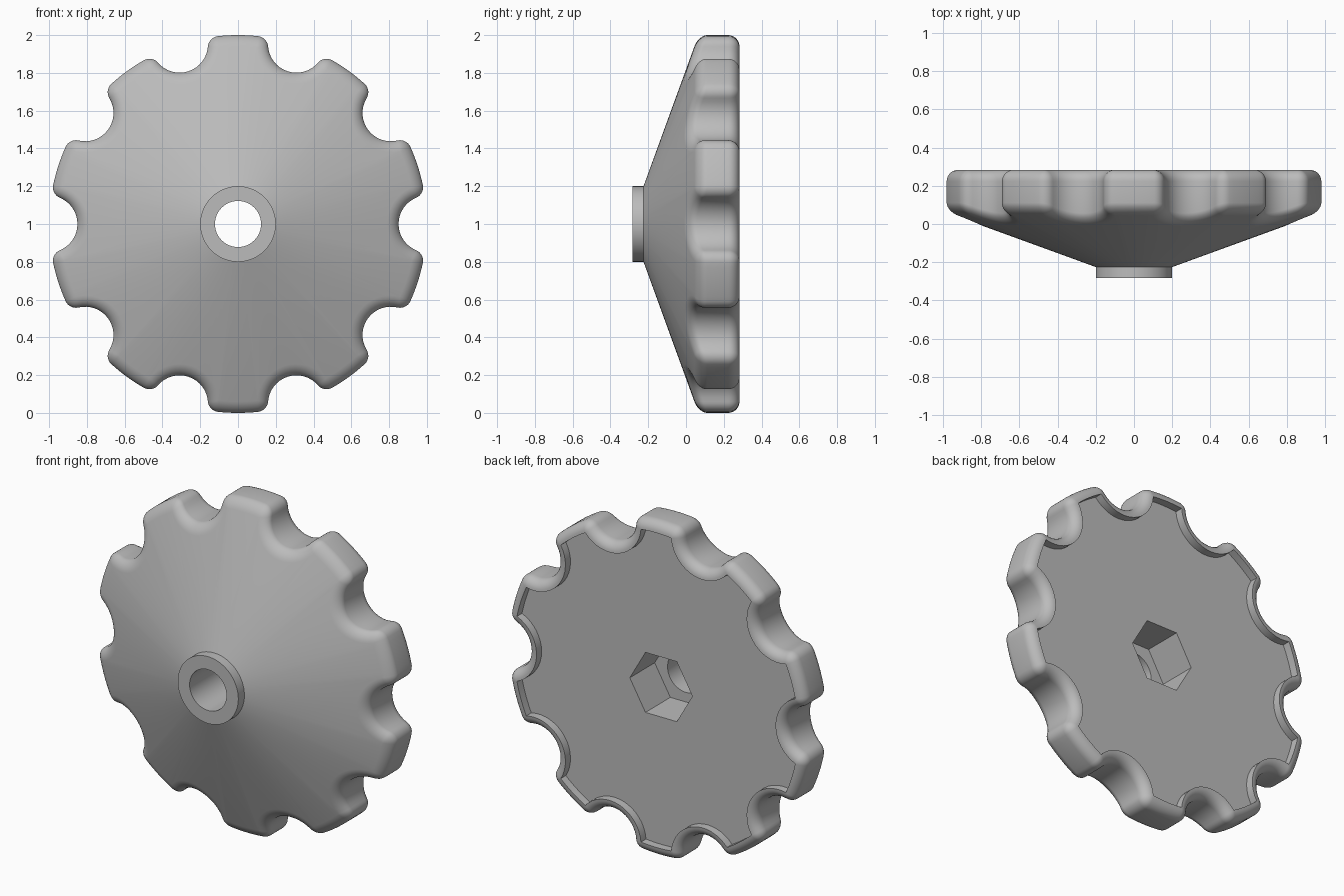
import bpy, bmesh
from math import sin, cos, atan2, acos, pi, radians, hypot
from mathutils import Matrix

if "Cube" in bpy.data.objects:
    bpy.data.objects.remove(bpy.data.objects["Cube"])

LOBES = 10
NOTCH = 0.15          # radius of each finger notch
FILLET = 0.06         # rounding of lobe corners and rim edges
HUB, BORE, HEX = 0.2, 0.122, 0.207
FRONT, BACK, CONE_START = -0.283, 0.283, -0.225
FLOOR, POCKET = 0.235, 0.0

grey = bpy.data.materials.new("grey_plastic")
grey.use_nodes = True
grey.diffuse_color = (0.5, 0.5, 0.5, 1)
grey.node_tree.nodes["Principled BSDF"].inputs["Base Color"].default_value = (0.5, 0.5, 0.5, 1)


def outline(inset):
    """Lobed outline in (x, z), moved inwards by inset."""
    reach = 1 - FILLET
    alpha = acos((reach ** 2 + 1 - (NOTCH + FILLET) ** 2) / (2 * reach))
    fx, fz = reach * cos(alpha), reach * sin(alpha)
    beta = atan2(fz, 1 - fx)
    half = []
    for i in range(9):                               # notch
        t, r = beta * i / 8, NOTCH + inset
        half.append((1 - r * cos(t), r * sin(t)))
    for i in range(1, 8):                            # lobe corner
        t, r = -beta + (alpha + beta) * i / 7, FILLET - inset
        half.append((fx + r * cos(t), fz + r * sin(t)))
    for i in range(1, 5):                            # outer rim
        t = alpha + (pi / LOBES - alpha) * i / 4
        half.append(((1 - inset) * cos(t), (1 - inset) * sin(t)))
    sector = [(x, -z) for x, z in half[-2:0:-1]] + half
    points = []
    for k in range(LOBES):
        c, s = cos(2 * pi * k / LOBES), sin(2 * pi * k / LOBES)
        points += [(x * c - z * s, x * s + z * c) for x, z in sector]
    return points


def cone(x, z):
    return CONE_START + (hypot(x, z) - HUB) * 0.364


def round_ring(y):
    return [(HUB * x / hypot(x, z), y, HUB * z / hypot(x, z)) for x, z in outline(FILLET)]


# Rings from hub face, over the cone and rounded rim, into the back recess
rings = [round_ring(FRONT), round_ring(CONE_START)]
STEPS = 7
for i in range(STEPS + 1):
    t = pi / 2 * i / STEPS
    rings.append([(x, cone(x, z) + 0.045 * (1 - cos(t)), z)
                  for x, z in outline(FILLET * (1 - sin(t)))])
for i in range(STEPS + 1):
    t = pi / 2 * i / STEPS
    rings.append([(x, BACK - FILLET * (1 - sin(t)), z)
                  for x, z in outline(FILLET * (1 - cos(t)))])
rings.append([(x, FLOOR, z) for x, z in outline(FILLET)])

bm = bmesh.new()
loops = [[bm.verts.new((x, y, z + 1)) for x, y, z in ring] for ring in rings]
for a, b in zip(loops, loops[1:]):
    for i in range(len(a)):
        j = (i + 1) % len(a)
        bm.faces.new((a[i], a[j], b[j], b[i]))
bm.faces.new(loops[0])
bm.faces.new(loops[-1])
bmesh.ops.remove_doubles(bm, verts=bm.verts, dist=0.0002)
bmesh.ops.recalc_face_normals(bm, faces=bm.faces)
mesh = bpy.data.meshes.new("knob_body")
bm.to_mesh(mesh)
bm.free()
mesh.materials.append(grey)
knob = bpy.data.objects.new("knob_body", mesh)
bpy.context.collection.objects.link(knob)
bpy.context.view_layer.objects.active = knob


def cut(name, sides, radius, y0, y1):
    """Cut a straight prism along y out of the knob."""
    cb = bmesh.new()
    place = Matrix.Translation((0, (y0 + y1) / 2, 1)) @ Matrix.Rotation(radians(90), 4, "X")
    bmesh.ops.create_cone(cb, cap_ends=True, segments=sides, radius1=radius,
                          radius2=radius, depth=y1 - y0, matrix=place)
    # Put a corner of the prism on the x axis
    v = cb.verts[:][0].co
    turn = Matrix.Rotation(atan2(v.z - 1, v.x), 3, "Y")
    bmesh.ops.rotate(cb, cent=(0, 0, 1), matrix=turn, verts=cb.verts)
    bmesh.ops.recalc_face_normals(cb, faces=cb.faces)
    cm = bpy.data.meshes.new(name)
    cb.to_mesh(cm)
    cb.free()
    cm.materials.append(grey)
    cutter = bpy.data.objects.new(name, cm)
    cutter.hide_render = True
    bpy.context.collection.objects.link(cutter)
    mod = knob.modifiers.new(name, "BOOLEAN")
    mod.operation, mod.solver, mod.object = "DIFFERENCE", "EXACT", cutter
    bpy.ops.object.modifier_apply(modifier=name)
    bpy.data.objects.remove(cutter)


bpy.ops.object.select_all(action="DESELECT")
knob.select_set(True)
cut("nut_pocket", 6, HEX, POCKET, BACK + 0.1)
cut("shaft_bore", 64, BORE, FRONT - 0.1, POCKET + 0.1)
bpy.ops.object.shade_smooth_by_angle(angle=radians(35))
